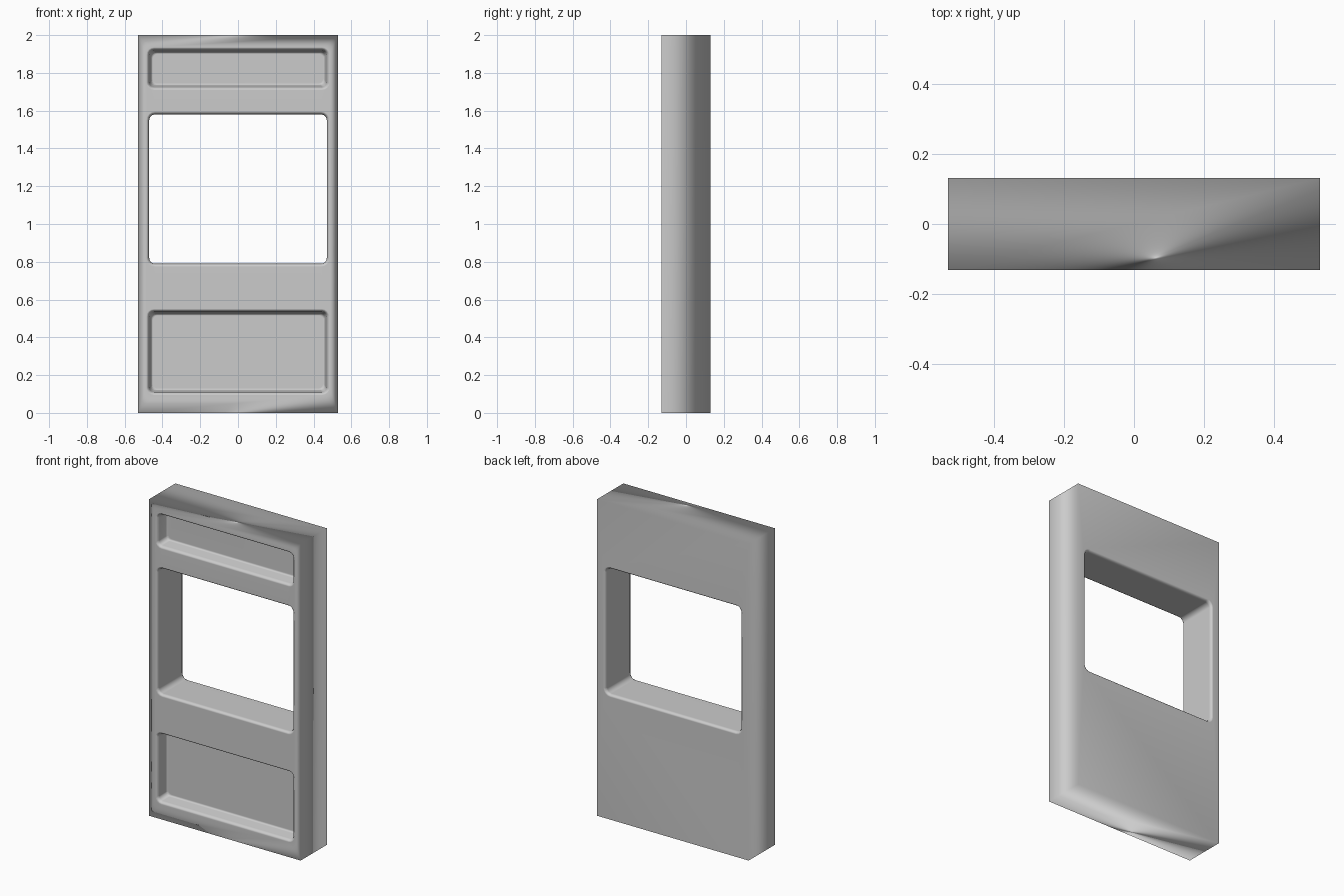
import bpy, bmesh
from math import sin, cos, pi

if "Cube" in bpy.data.objects:
    bpy.data.objects.remove(bpy.data.objects["Cube"])

W, D, H = 0.53, 0.131, 2.0


def rounded_loop(bm, y, x, z0, z1, r, n=5):
    """Ring of vertices: rounded rectangle in the XZ plane at depth y."""
    ring = []
    corners = [(x - r, z1 - r, 0), (r - x, z1 - r, 1),
               (r - x, z0 + r, 2), (x - r, z0 + r, 3)]
    for cx, cz, q in corners:
        for i in range(n):
            a = (q + i / (n - 1)) * pi / 2
            ring.append(bm.verts.new((cx + r * cos(a), y, cz + r * sin(a))))
    return ring


def cutter(name, z0, z1, stations, r):
    """Lofted cutter; stations are (depth, outward growth)."""
    bm = bmesh.new()
    rings = [rounded_loop(bm, y, 0.47 + g, z0 - g, z1 + g, r + max(g, 0))
             for y, g in stations]
    for a, b in zip(rings, rings[1:]):
        for i in range(len(a)):
            j = (i + 1) % len(a)
            bm.faces.new((a[i], a[j], b[j], b[i]))
    bm.faces.new(rings[0])
    bm.faces.new(rings[-1])
    bmesh.ops.recalc_face_normals(bm, faces=bm.faces)
    me = bpy.data.meshes.new(name)
    bm.to_mesh(me)
    bm.free()
    ob = bpy.data.objects.new(name, me)
    bpy.context.collection.objects.link(ob)
    ob.hide_render = True
    ob.hide_set(True)
    return ob


# Door slab
bpy.ops.mesh.primitive_cube_add(size=1, location=(0, 0, H / 2))
door = bpy.context.object
door.name = "door_panel"
door.scale = (2 * W, 2 * D, H)
bpy.ops.object.transform_apply(location=True, scale=True)

# Window goes right through with eased edges; front recesses are blind
lip = 0.016
through = [(-D - 0.02, lip), (-D, lip), (-D + 0.006, 0.007), (-D + 0.018, 0),
           (D - 0.018, 0), (D - 0.006, 0.007), (D, lip), (D + 0.02, lip)]
blind = [(-D - 0.02, lip), (-D, lip), (-D + 0.006, 0.007), (-D + 0.018, 0),
         (-D + 0.07, -0.008), (-D + 0.08, -0.02)]
cutters = [cutter("window_cutter", 0.79, 1.58, through, 0.03),
           cutter("upper_recess_cutter", 1.725, 1.92, blind, 0.025),
           cutter("lower_recess_cutter", 0.11, 0.535, blind, 0.025)]
for c in cutters:
    m = door.modifiers.new(c.name, 'BOOLEAN')
    m.operation = 'DIFFERENCE'
    m.solver = 'EXACT'
    m.object = c

# Soft shading, dominated by the large faces
for p in door.data.polygons:
    p.use_smooth = True
for c in cutters:
    for p in c.data.polygons:
        p.use_smooth = True
wn = door.modifiers.new("soft_normals", 'WEIGHTED_NORMAL')
wn.weight = 60
